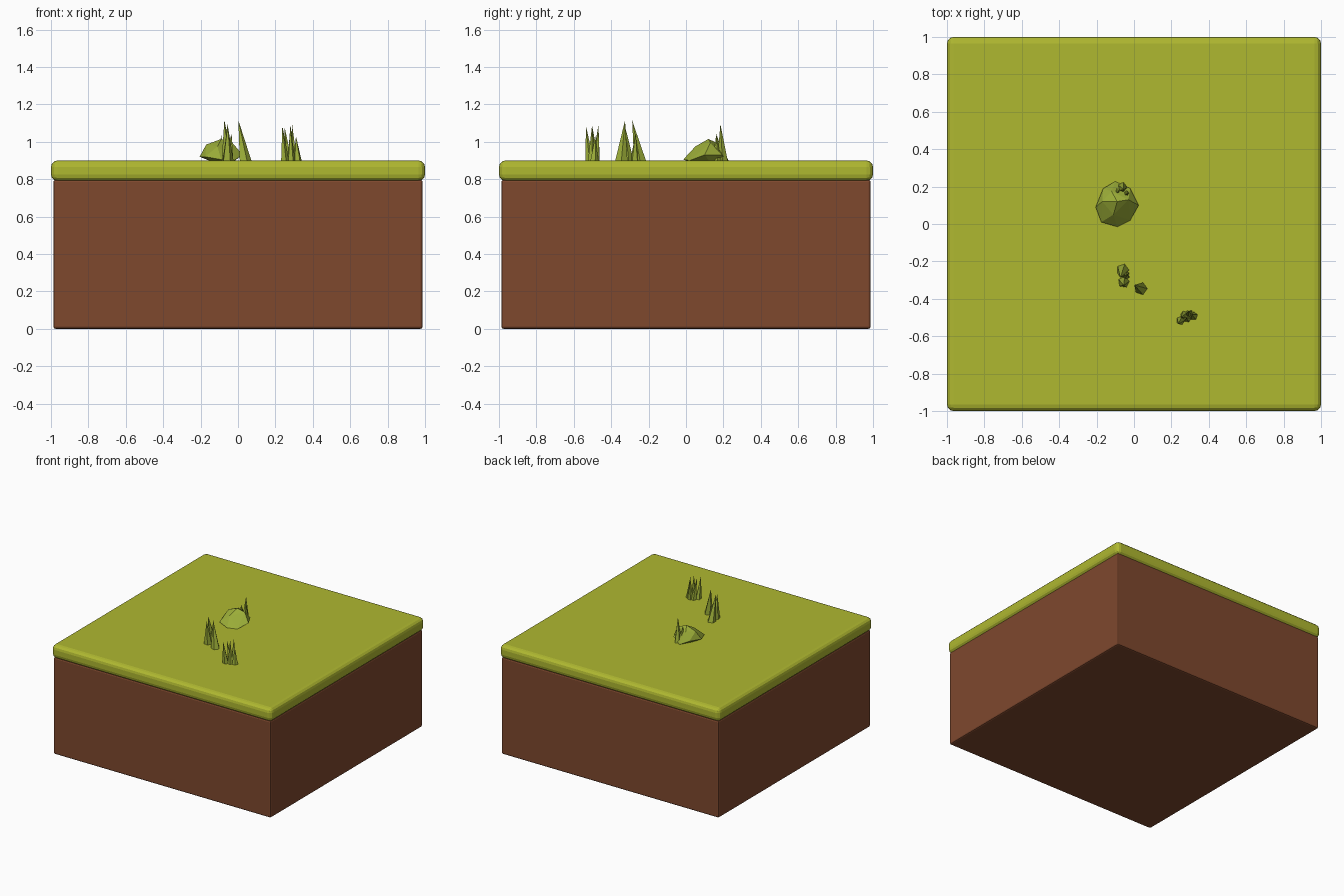
import bpy, bmesh, math
from mathutils import Vector


def material(name, rgb):
    m = bpy.data.materials.new(name)
    m.diffuse_color = (*rgb, 1)
    return m


SOIL = material("soil", (0.21, 0.065, 0.027))
TURF = material("turf", (0.43, 0.48, 0.03))
LEAF = material("leaf", (0.33, 0.42, 0.04))


def finish(name, bm, mat):
    bmesh.ops.recalc_face_normals(bm, faces=bm.faces)
    me = bpy.data.meshes.new(name)
    bm.to_mesh(me)
    bm.free()
    me.materials.append(mat)
    ob = bpy.data.objects.new(name, me)
    bpy.context.collection.objects.link(ob)
    return ob


def block(name, half, z0, z1, bevel, segments, mat):
    bm = bmesh.new()
    bmesh.ops.create_cube(bm, size=1)
    for v in bm.verts:
        v.co = (v.co.x * 2 * half, v.co.y * 2 * half, z0 + (v.co.z + 0.5) * (z1 - z0))
    bmesh.ops.bevel(bm, geom=bm.edges[:], offset=bevel, segments=segments,
                    profile=0.5, affect='EDGES')
    return finish(name, bm, mat)


def tuft(name, blades):
    # each blade: base x, y, radius, then tip x, y, z
    bm = bmesh.new()
    for i, (x, y, r, tx, ty, tz) in enumerate(blades):
        ring = []
        for k in range(5):
            a = 2 * math.pi * k / 5 + i * 0.7
            ring.append(bm.verts.new((x + r * math.cos(a), y + r * math.sin(a), 0.895)))
        tip = bm.verts.new((tx, ty, tz))
        bm.faces.new(ring)
        for k in range(5):
            bm.faces.new((ring[k], ring[(k + 1) % 5], tip))
    return finish(name, bm, LEAF)


# Ground
block("soil_block", 0.987, 0.0, 0.797, 0.012, 2, SOIL)
block("grass_slab", 1.0, 0.79, 0.9, 0.035, 3, TURF)

# Faceted mossy rock
bm = bmesh.new()
for p in [(-0.205, 0.09, 0.92), (-0.165, 0.19, 0.93), (-0.10, 0.228, 0.90),
          (-0.02, 0.19, 0.93), (0.025, 0.10, 0.93), (-0.02, 0.02, 0.90),
          (-0.09, -0.015, 0.905), (-0.175, 0.01, 0.92),
          (-0.17, 0.12, 0.985), (-0.09, 0.12, 1.015), (-0.03, 0.13, 0.995),
          (-0.12, 0.175, 0.99), (-0.11, 0.05, 0.975),
          (-0.13, 0.04, 0.89), (-0.03, 0.13, 0.89), (-0.13, 0.15, 0.89)]:
    bm.verts.new(p)
hull = bmesh.ops.convex_hull(bm, input=bm.verts[:])
finish("rock", bm, LEAF)

# Grass blades
tuft("grass_tuft_front", [
    (0.25, -0.515, 0.024, 0.237, -0.535, 1.085),
    (0.27, -0.485, 0.022, 0.25, -0.50, 1.075),
    (0.285, -0.505, 0.022, 0.28, -0.502, 1.09),
    (0.295, -0.48, 0.022, 0.29, -0.468, 1.09),
    (0.318, -0.492, 0.024, 0.31, -0.485, 1.03)])
tuft("grass_tuft_middle", [
    (-0.06, -0.245, 0.034, -0.073, -0.288, 1.115),
    (-0.045, -0.275, 0.024, -0.035, -0.27, 1.045),
    (-0.055, -0.31, 0.032, -0.055, -0.328, 1.09)])
tuft("grass_blade_single", [(0.038, -0.346, 0.035, 0.002, -0.326, 1.115)])
tuft("grass_tuft_rock", [
    (-0.065, 0.195, 0.030, -0.055, 0.184, 1.095),
    (-0.085, 0.19, 0.024, -0.09, 0.165, 1.035),
    (-0.045, 0.165, 0.024, -0.035, 0.162, 1.045)])
